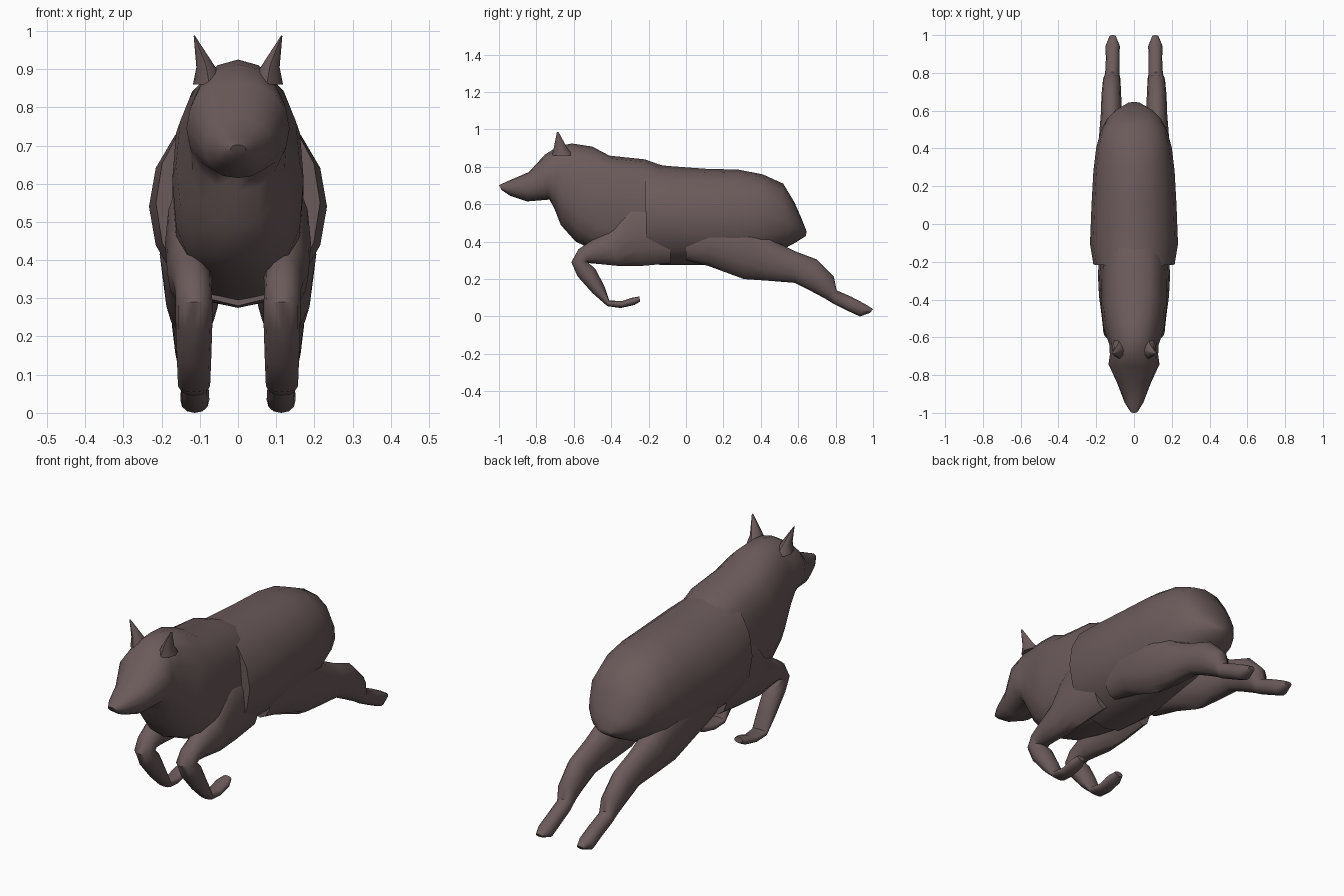
import bpy, bmesh, math

fur = bpy.data.materials.new("dark brown fur")
fur.diffuse_color = (0.15, 0.105, 0.105, 1)


def loft(name, rings, sides=16, mirror=False, angle=50):
    """Skin over rings: (top y, top z, bottom y, bottom z, centre x, half width, squareness)"""
    bm = bmesh.new()
    loops = []
    for ty, tz, by, bz, cx, hw, e in rings:
        loop = []
        for i in range(sides):
            a = 2 * math.pi * i / sides
            s, c = math.sin(a), math.cos(a)
            u = math.copysign(abs(s) ** (2 / e), s)
            v = math.copysign(abs(c) ** (2 / e), c)
            t = (1 - v) / 2
            loop.append(bm.verts.new((cx + hw * u, ty + (by - ty) * t, tz + (bz - tz) * t)))
        loops.append(loop)
    for a, b in zip(loops, loops[1:]):
        for i in range(sides):
            j = (i + 1) % sides
            bm.faces.new((a[i], a[j], b[j], b[i]))
    bm.faces.new(loops[0])
    bm.faces.new(loops[-1])
    bmesh.ops.recalc_face_normals(bm, faces=bm.faces)
    me = bpy.data.meshes.new(name)
    bm.to_mesh(me)
    bm.free()
    me.materials.append(fur)
    ob = bpy.data.objects.new(name, me)
    bpy.context.collection.objects.link(ob)
    if mirror:
        ob.modifiers.new("Mirror", 'MIRROR')
    bpy.ops.object.select_all(action='DESELECT')
    ob.select_set(True)
    bpy.context.view_layer.objects.active = ob
    bpy.ops.object.shade_smooth_by_angle(angle=math.radians(angle))
    return ob


# Barrel of the body, flaring at its front edge and rounded at the rump
loft("torso", [
    (-0.22, 0.82, -0.21, 0.28, 0, 0.215, 2.0),
    (-0.10, 0.805, -0.11, 0.275, 0, 0.233, 2.0),
    (0.10, 0.79, 0.10, 0.275, 0, 0.225, 2.1),
    (0.28, 0.785, 0.28, 0.28, 0, 0.215, 2.1),
    (0.41, 0.76, 0.40, 0.30, 0, 0.20, 2.2),
    (0.52, 0.71, 0.47, 0.34, 0, 0.175, 2.2),
    (0.58, 0.61, 0.53, 0.365, 0, 0.145, 2.2),
    (0.615, 0.53, 0.585, 0.395, 0, 0.10, 2.0),
    (0.645, 0.455, 0.64, 0.43, 0, 0.03, 2.0)])

# Head, neck and shoulders in one skin
loft("head_and_shoulders", [
    (-1.0, 0.702, -0.985, 0.675, 0, 0.02, 2.0),
    (-0.95, 0.725, -0.94, 0.645, 0, 0.05, 2.2),
    (-0.84, 0.772, -0.85, 0.615, 0, 0.088, 2.3),
    (-0.755, 0.865, -0.73, 0.625, 0, 0.135, 2.2),
    (-0.68, 0.912, -0.705, 0.58, 0, 0.128, 2.2),
    (-0.61, 0.925, -0.67, 0.49, 0, 0.13, 2.2),
    (-0.50, 0.908, -0.59, 0.40, 0, 0.162, 2.3),
    (-0.41, 0.86, -0.50, 0.36, 0, 0.172, 2.7),
    (-0.22, 0.84, -0.35, 0.32, 0, 0.172, 2.8),
    (-0.08, 0.79, -0.15, 0.285, 0, 0.17, 2.4)])

# Front legs, folded back under the chest
loft("front_leg", [
    (-0.10, 0.62, -0.08, 0.285, 0.12, 0.06, 2.0),
    (-0.30, 0.62, -0.24, 0.27, 0.125, 0.066, 2.0),
    (-0.41, 0.46, -0.36, 0.27, 0.125, 0.06, 2.0),
    (-0.50, 0.41, -0.46, 0.28, 0.12, 0.052, 2.0),
    (-0.575, 0.36, -0.515, 0.285, 0.117, 0.048, 2.0),
    (-0.613, 0.29, -0.525, 0.29, 0.115, 0.048, 2.0),
    (-0.58, 0.215, -0.485, 0.255, 0.115, 0.048, 2.0),
    (-0.50, 0.125, -0.435, 0.16, 0.115, 0.045, 2.0),
    (-0.42, 0.055, -0.41, 0.085, 0.115, 0.042, 2.2),
    (-0.35, 0.045, -0.34, 0.083, 0.115, 0.036, 2.2),
    (-0.275, 0.062, -0.29, 0.10, 0.115, 0.036, 2.2),
    (-0.245, 0.08, -0.25, 0.107, 0.115, 0.022, 2.2)], 12, True)

# Hind legs, stretched out behind
loft("hind_leg", [
    (0.00, 0.50, 0.00, 0.30, 0.12, 0.06, 2.0),
    (0.14, 0.56, 0.12, 0.27, 0.12, 0.085, 2.0),
    (0.34, 0.52, 0.31, 0.20, 0.12, 0.078, 2.0),
    (0.48, 0.40, 0.43, 0.192, 0.12, 0.066, 2.0),
    (0.58, 0.35, 0.58, 0.18, 0.12, 0.056, 2.0),
    (0.70, 0.305, 0.67, 0.135, 0.12, 0.052, 2.0),
    (0.79, 0.215, 0.745, 0.095, 0.118, 0.046, 2.0),
    (0.805, 0.14, 0.785, 0.07, 0.115, 0.038, 2.0),
    (0.885, 0.105, 0.865, 0.03, 0.113, 0.036, 2.2),
    (0.955, 0.068, 0.93, 0.0, 0.113, 0.038, 2.2),
    (1.0, 0.04, 0.985, 0.02, 0.113, 0.018, 2.0)], 12, True)

# Pointed ears leaning outwards
loft("ear", [
    (-0.715, 0.86, -0.60, 0.86, 0.075, 0.043, 1.8),
    (-0.705, 0.91, -0.635, 0.90, 0.084, 0.025, 1.8),
    (-0.69, 0.988, -0.68, 0.984, 0.114, 0.002, 2.0)], 8, True)
